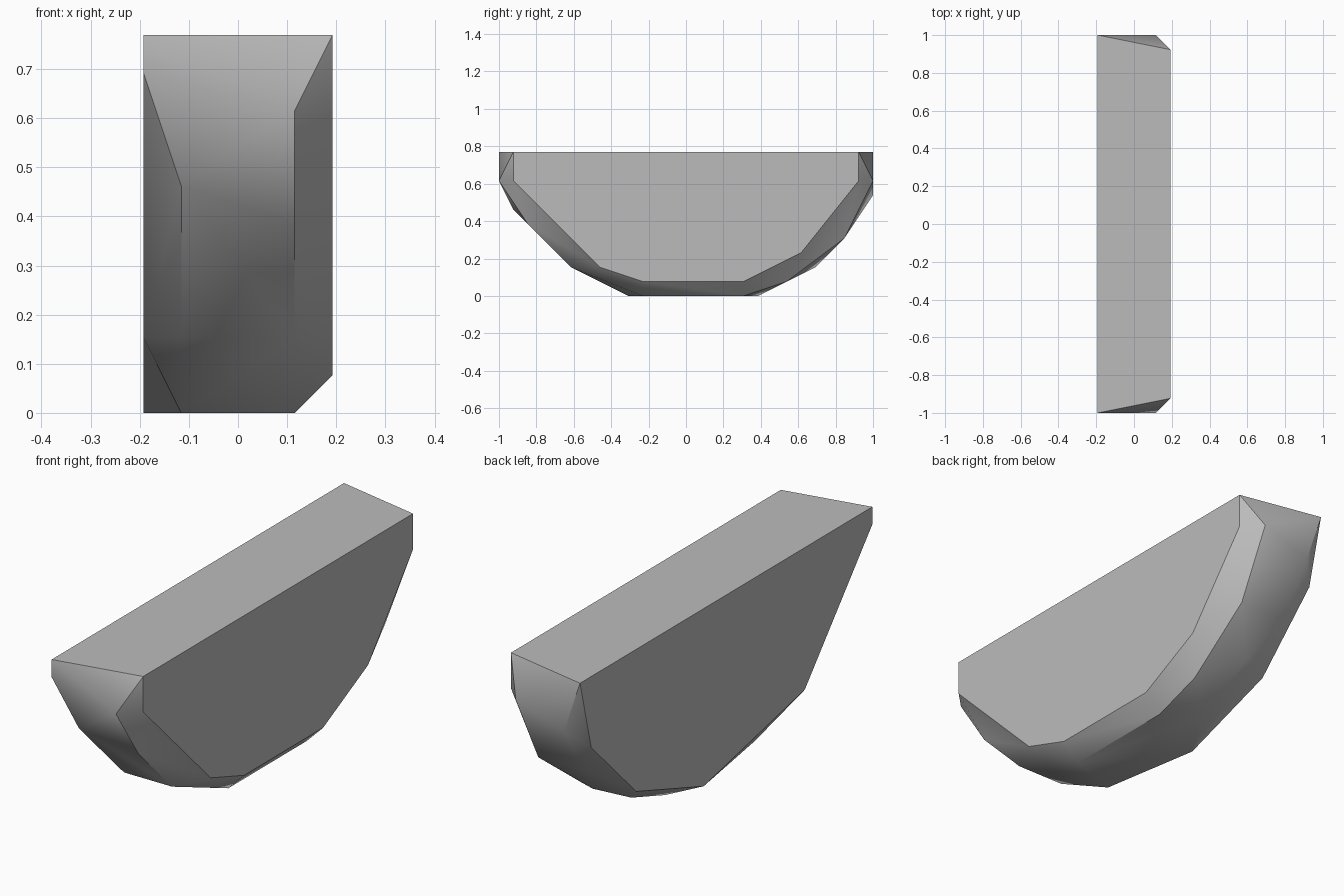
import bpy
import bmesh
import math

# Remove the default cube
default_cube = bpy.data.objects.get("Cube")
if default_cube:
    bpy.data.objects.remove(default_cube, do_unlink=True)

UNIT = 1 / 13  # the chunk is laid out on a grid of this step


def make_material(name, grey):
    material = bpy.data.materials.new(name)
    material.use_nodes = True
    colour = (grey, grey, grey, 1.0)
    material.diffuse_color = colour
    material.node_tree.nodes["Principled BSDF"].inputs["Base Color"].default_value = colour
    return material


# Side outlines (y, z) at each slice across the width, in grid steps
left_face = [(-12, 10), (-12, 8), (-6, 2), (-3, 1), (4, 1), (8, 3), (12, 8), (12, 10)]
left_rim = [(-13, 8), (-11, 5), (-8, 2), (-3, 0), (4, 0), (7, 1), (11, 4), (13, 8)]
belly = [(5, 0), (9, 2)]
right_rim = [(-12, 6), (-8, 2), (-4, 0), (4, 0), (7, 1), (11, 4), (13, 7)]
right_face = [(-13, 10), (-13, 9), (-7, 2), (2, 0), (8, 2), (12, 6), (13, 10)]
slices = [(2.5, left_face), (1.5, left_rim), (-0.5, belly),
          (-1.5, right_rim), (-2.5, right_face)]

# Wrap a convex skin around the slices
bm = bmesh.new()
for x, outline in slices:
    for y, z in outline:
        bm.verts.new((x * UNIT, y * UNIT, z * UNIT))
hull = bmesh.ops.convex_hull(bm, input=bm.verts[:])
unused = {v for v in hull["geom_interior"] + hull["geom_unused"]
          if isinstance(v, bmesh.types.BMVert)}
bmesh.ops.delete(bm, geom=list(unused), context='VERTS')

# Merge coplanar triangles into flat facets
bmesh.ops.dissolve_limit(bm, angle_limit=math.radians(0.5),
                         verts=bm.verts[:], edges=bm.edges[:])
bmesh.ops.recalc_face_normals(bm, faces=bm.faces[:])

mesh = bpy.data.meshes.new("rock_chunk")
bm.to_mesh(mesh)
bm.free()
mesh.materials.append(make_material("stone_grey", 0.5))
rock = bpy.data.objects.new("rock_chunk", mesh)
bpy.context.collection.objects.link(rock)

# Soften shallow facets, keep the cut edges crisp
bpy.ops.object.select_all(action='DESELECT')
rock.select_set(True)
bpy.context.view_layer.objects.active = rock
bpy.ops.object.shade_smooth_by_angle(angle=math.radians(30))
